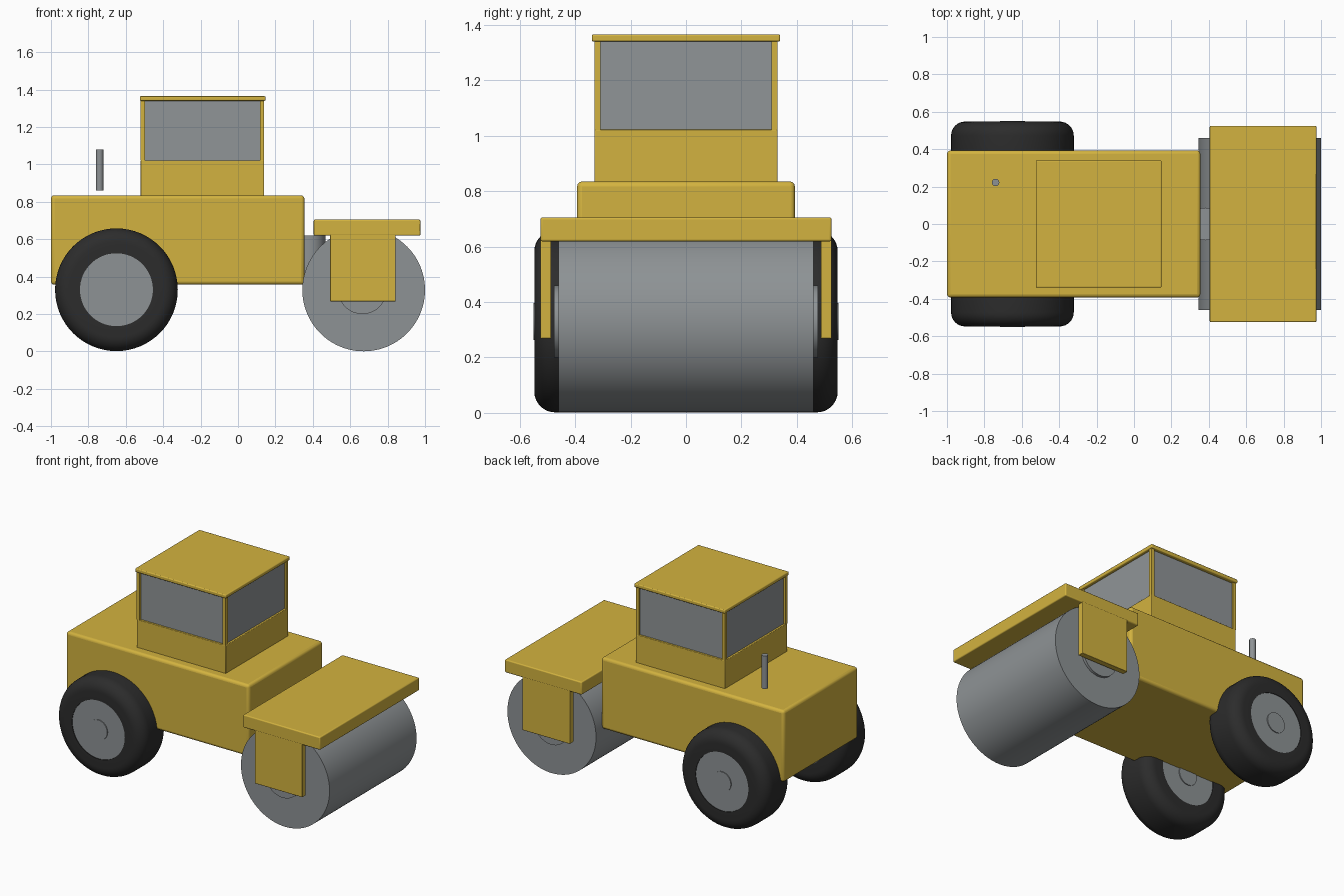
import bpy, bmesh, math
from mathutils import Matrix

old = bpy.data.objects.get("Cube")
if old:
    bpy.data.objects.remove(old)


def material(name, rgb):
    m = bpy.data.materials.new(name)
    m.use_nodes = True
    m.diffuse_color = (*rgb, 1)
    m.node_tree.nodes["Principled BSDF"].inputs["Base Color"].default_value = (*rgb, 1)
    return m


YELLOW = material("warm yellow paint", (0.65, 0.45, 0.05))
STEEL = material("grey steel", (0.27, 0.29, 0.30))
GLASS = material("grey glass", (0.28, 0.30, 0.31))
RUBBER = material("black rubber", (0.025, 0.025, 0.025))


def finish(name, bm, mat, bevel=0, smooth=False):
    bmesh.ops.recalc_face_normals(bm, faces=bm.faces[:])
    mesh = bpy.data.meshes.new(name)
    bm.to_mesh(mesh)
    bm.free()
    mesh.materials.append(mat)
    ob = bpy.data.objects.new(name, mesh)
    bpy.context.collection.objects.link(ob)
    if bevel:
        mod = ob.modifiers.new("rounded edges", "BEVEL")
        mod.width = bevel
        mod.segments = 3
        mod.limit_method = "ANGLE"
    if smooth or bevel:
        bpy.ops.object.select_all(action="DESELECT")
        ob.select_set(True)
        bpy.context.view_layer.objects.active = ob
        bpy.ops.object.shade_smooth_by_angle(angle=math.radians(35))
    return ob


def box(name, xs, ys, zs, mat, bevel=0):
    bm = bmesh.new()
    bmesh.ops.create_cube(bm, size=1)
    spans = (xs, ys, zs)
    for v in bm.verts:
        v.co = [(a + b) / 2 + c * (b - a) for (a, b), c in zip(spans, v.co)]
    return finish(name, bm, mat, bevel)


def cylinder(name, centre, radius, length, mat, axis="Y", segments=64, bevel=0):
    bm = bmesh.new()
    turn = Matrix.Rotation(math.pi / 2, 4, "X") if axis == "Y" else Matrix()
    bmesh.ops.create_cone(bm, cap_ends=True, segments=segments, radius1=radius, radius2=radius,
                          depth=length, matrix=Matrix.Translation(centre) @ turn)
    return finish(name, bm, mat, bevel, True)


def tyre(name, centre, outer, inner, width, corner):
    # Rounded cross-section spun about the axle
    half = width / 2
    profile = [(inner, -half)]
    for side in (-1, 1):
        for i in range(9):
            a = math.pi / 2 * (i / 8 if side < 0 else 1 - i / 8)
            profile.append((outer - corner + corner * math.sin(a),
                            side * (half - corner + corner * math.cos(a))))
    profile.append((inner, half))
    bm = bmesh.new()
    verts = [bm.verts.new((centre[0] + r, centre[1] + y, centre[2])) for r, y in profile]
    edges = [bm.edges.new((verts[i - 1], v)) for i, v in enumerate(verts)]
    bmesh.ops.spin(bm, geom=verts + edges, cent=centre, axis=(0, 1, 0),
                   angle=math.tau, steps=64, use_merge=True)
    bmesh.ops.remove_doubles(bm, verts=bm.verts[:], dist=0.0005)
    return finish(name, bm, RUBBER, 0, True)


# Chassis and cab
box("body", (-1, 0.355), (-0.393, 0.393), (0.357, 0.835), YELLOW, 0.018)
box("cab_base", (-0.52, 0.14), (-0.33, 0.33), (0.83, 1.022), YELLOW, 0.004)
box("cab_windows", (-0.507, 0.127), (-0.317, 0.317), (1.02, 1.342), GLASS)
box("cab_roof", (-0.525, 0.147), (-0.34, 0.34), (1.34, 1.365), YELLOW, 0.006)
for xname, x in (("rear", -0.509), ("front", 0.129)):
    for yname, y in (("right", -0.319), ("left", 0.319)):
        box(f"cab_post_{xname}_{yname}", (x - 0.011, x + 0.011),
            (y - 0.011, y + 0.011), (1.02, 1.342), YELLOW)

# Exhaust and steering pivot
cylinder("exhaust_pipe", (-0.74, 0.222, 0.97), 0.02, 0.22, STEEL, "Z", 24)
cylinder("steering_pivot", (0.38, 0, 0.49), 0.087, 0.26, STEEL, "Z", 32)

# Rear wheels and roller fittings on both sides
for side, s in (("right", -1), ("left", 1)):
    hub = (-0.65, s * 0.41, 0.33)
    tyre(f"tyre_{side}", hub, 0.328, 0.195, 0.275, 0.075)
    cylinder(f"wheel_rim_{side}", hub, 0.2, 0.268, STEEL, bevel=0.006)
    cylinder(f"wheel_hub_{side}", hub, 0.067, 0.28, STEEL, segments=32)
    cylinder(f"drum_cap_{side}", (0.665, s * 0.467, 0.33), 0.13, 0.02, STEEL)
    box(f"drum_bracket_{side}", (0.492, 0.843),
        sorted((s * 0.487, s * 0.525)), (0.268, 0.625), YELLOW, 0.003)

# Roller drum and its cover
cylinder("roller_drum", (0.672, 0, 0.329), 0.328, 0.92, STEEL, segments=96)
box("drum_cover", (0.405, 0.975), (-0.525, 0.525), (0.619, 0.705), YELLOW, 0.007)
